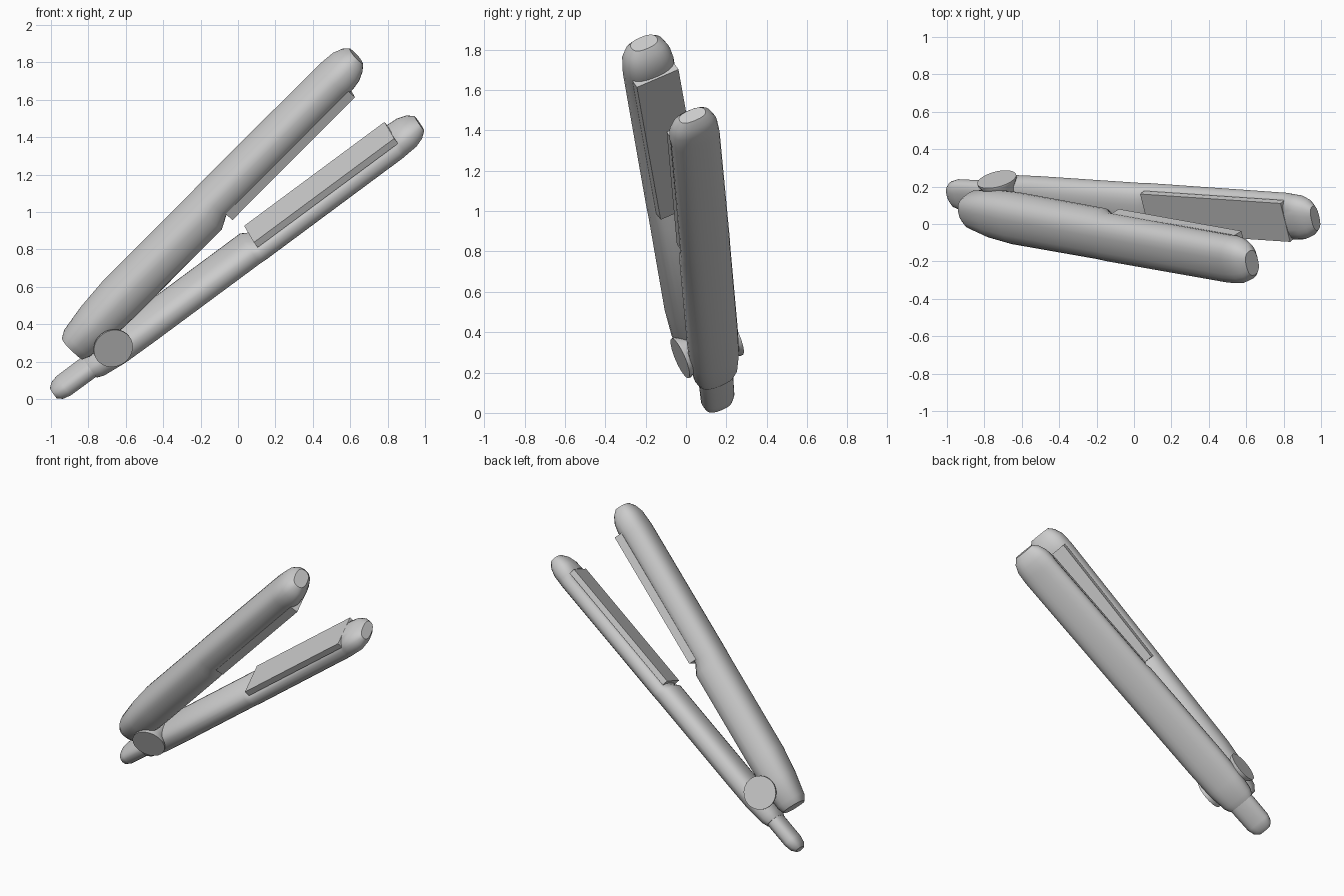
import bpy, bmesh, math
from mathutils import Vector, Matrix

if "Cube" in bpy.data.objects:
    bpy.data.objects.remove(bpy.data.objects["Cube"])

HINGE = Vector((-0.70, 0.105, 0.328))              # pivot centre
AXIS = Vector((0.225, -0.895, -0.385)).normalized()  # pivot axis, across both arms


def arm_frame(direction):
    """Matrix with local x = across, y = along the arm, z = towards the upper side."""
    along = Vector(direction)
    along = (along - along.dot(AXIS) * AXIS).normalized()
    up = AXIS.cross(along)
    m = Matrix((AXIS, along, up)).transposed().to_4x4()
    m.translation = HINGE
    return m


LOWER = arm_frame((1.9, -0.09, 1.43))
UPPER = arm_frame((1.48, -0.24, 1.50))


def finish(bm, name, matrix, angle=40):
    bmesh.ops.recalc_face_normals(bm, faces=bm.faces)
    bm.transform(matrix)
    bmesh.ops.recalc_face_normals(bm, faces=bm.faces)
    mesh = bpy.data.meshes.new(name)
    bm.to_mesh(mesh)
    bm.free()
    ob = bpy.data.objects.new(name, mesh)
    bpy.context.collection.objects.link(ob)
    bpy.ops.object.select_all(action='DESELECT')
    bpy.context.view_layer.objects.active = ob
    ob.select_set(True)
    bpy.ops.object.shade_smooth_by_angle(angle=math.radians(angle))
    return ob


def spow(v, e):
    return math.copysign(abs(v) ** e, v)


def loft(name, matrix, rings, sides=24, power=0.8):
    """Skin rounded sections given as (along, centre height, half height, half width)."""
    bm = bmesh.new()
    loops = []
    for t, c, hn, ha in rings:
        loops.append([bm.verts.new((ha * spow(math.cos(a), power), t,
                                    c + hn * spow(math.sin(a), power)))
                      for a in (2 * math.pi * i / sides for i in range(sides))])
    for r0, r1 in zip(loops, loops[1:]):
        for i in range(sides):
            j = (i + 1) % sides
            bm.faces.new((r0[i], r0[j], r1[j], r1[i]))
    bm.faces.new(loops[0])
    bm.faces.new(loops[-1])
    return finish(bm, name, matrix)


def plate(name, matrix, z0, z1):
    bm = bmesh.new()
    bmesh.ops.create_cube(bm, size=1)
    bm.transform(Matrix.Translation((0, 1.408, (z0 + z1) / 2))
                 @ Matrix.Diagonal((0.23, 0.935, z1 - z0, 1)))
    return finish(bm, name, matrix, 30)


# lower arm: slim handle, recessed plate bed, rounded nose
loft("lower_arm", LOWER, [
    (-0.17, -0.078, 0.055, 0.095), (-0.13, -0.078, 0.068, 0.112),
    (0.00, -0.079, 0.077, 0.128), (0.20, -0.080, 0.077, 0.132),
    (0.90, -0.080, 0.077, 0.132), (0.93, -0.092, 0.065, 0.130),
    (1.85, -0.092, 0.065, 0.127), (1.88, -0.080, 0.077, 0.127),
    (1.94, -0.080, 0.074, 0.122), (1.99, -0.080, 0.060, 0.102),
    (2.025, -0.080, 0.035, 0.070)])

# narrow cord stub behind the hinge
loft("cord_stub", LOWER, [
    (-0.41, -0.076, 0.025, 0.045), (-0.385, -0.076, 0.044, 0.072),
    (-0.34, -0.076, 0.052, 0.086), (-0.10, -0.076, 0.052, 0.090)])

# upper arm: deeper handle with tapered heel, plate bed and rounded nose
loft("upper_arm", UPPER, [
    (-0.17, 0.100, 0.075, 0.075), (-0.13, 0.103, 0.092, 0.100),
    (0.02, 0.108, 0.108, 0.128), (0.20, 0.113, 0.117, 0.138),
    (0.86, 0.114, 0.117, 0.135), (0.93, 0.134, 0.097, 0.132),
    (1.85, 0.134, 0.096, 0.130), (1.89, 0.130, 0.097, 0.129),
    (1.95, 0.132, 0.090, 0.122), (2.00, 0.134, 0.070, 0.100),
    (2.03, 0.135, 0.045, 0.070)])

# heating plates
plate("lower_plate", LOWER, -0.045, -0.007)
plate("upper_plate", UPPER, 0.022, 0.075)

# hinge drum with a flared cap at each side
bm = bmesh.new()
prof = [(-0.15, 0.107), (-0.138, 0.107), (-0.10, 0.085),
        (0.10, 0.085), (0.138, 0.107), (0.15, 0.107)]
N = 32
loops = [[bm.verts.new((x, r * math.cos(2 * math.pi * i / N), r * math.sin(2 * math.pi * i / N)))
          for i in range(N)] for x, r in prof]
for r0, r1 in zip(loops, loops[1:]):
    for i in range(N):
        bm.faces.new((r0[i], r0[(i + 1) % N], r1[(i + 1) % N], r1[i]))
bm.faces.new(loops[0])
bm.faces.new(loops[-1])
finish(bm, "hinge_drum", LOWER, 30)
